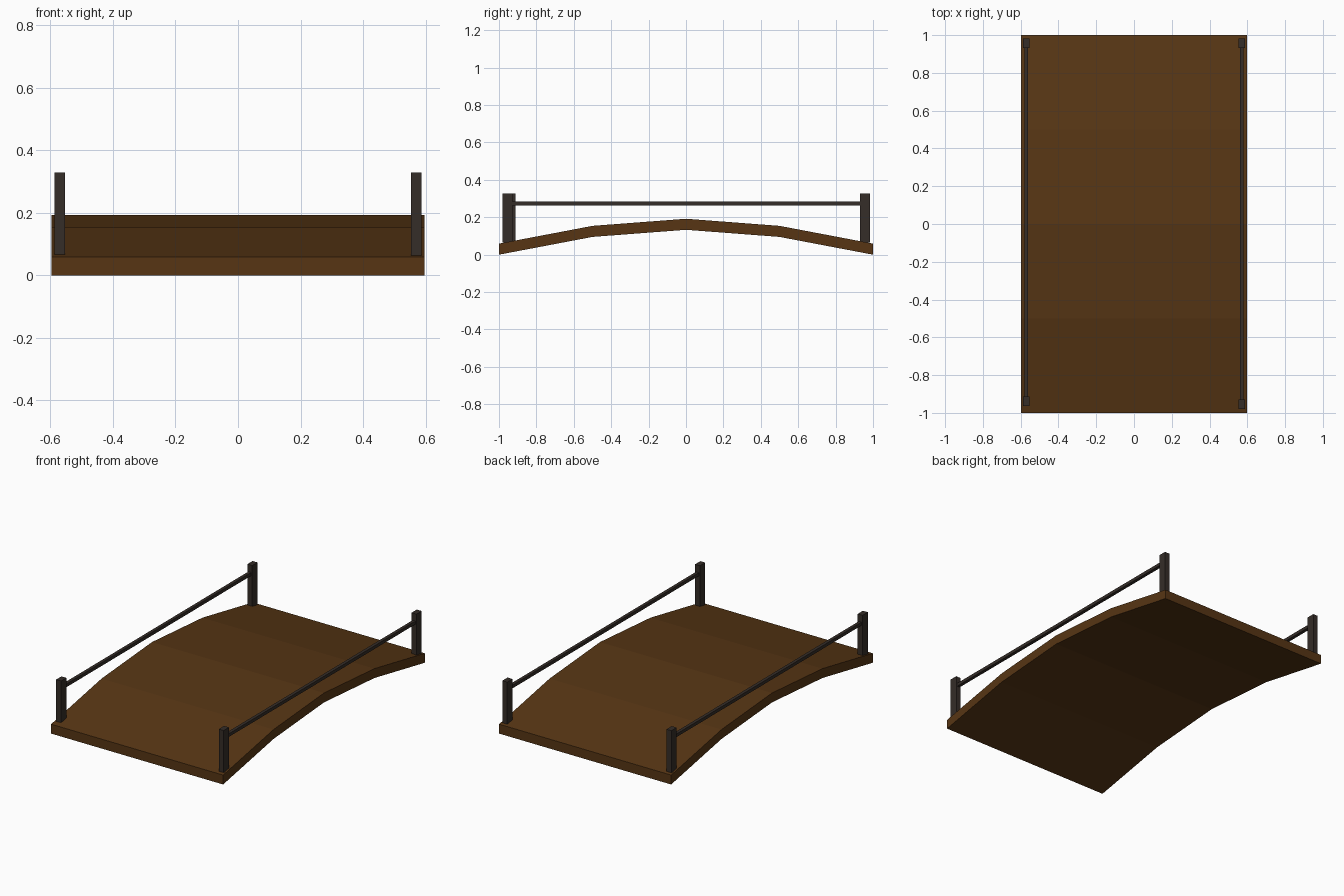
import bpy, bmesh
from mathutils import Vector

if "Cube" in bpy.data.objects:
    bpy.data.objects.remove(bpy.data.objects["Cube"])


def material(name, color):
    m = bpy.data.materials.new(name)
    m.diffuse_color = color
    m.use_nodes = True
    m.node_tree.nodes["Principled BSDF"].inputs["Base Color"].default_value = m.diffuse_color
    return m


wood = material("wood", (0.095, 0.036, 0.007, 1))
iron = material("dark_wood", (0.035, 0.026, 0.021, 1))


def finish(name, bm, mat):
    bmesh.ops.recalc_face_normals(bm, faces=bm.faces)
    me = bpy.data.meshes.new(name)
    bm.to_mesh(me)
    bm.free()
    me.materials.append(mat)
    ob = bpy.data.objects.new(name, me)
    bpy.context.collection.objects.link(ob)
    return ob


def box(name, lo, hi, mat):
    bm = bmesh.new()
    bmesh.ops.create_cube(bm, size=1)
    lo, hi = Vector(lo), Vector(hi)
    bmesh.ops.scale(bm, vec=hi - lo, verts=bm.verts)
    bmesh.ops.translate(bm, vec=(lo + hi) / 2, verts=bm.verts)
    return finish(name, bm, mat)


# Arched deck: segmented strip extruded across the width
arch = [(-1, 0), (-0.5, 0.095), (0, 0.133), (0.5, 0.095), (1, 0)]
thick, half = 0.059, 0.597
bm = bmesh.new()
rows = [[bm.verts.new(p) for p in ((-half, y, z), (half, y, z),
                                   (half, y, z + thick), (-half, y, z + thick))]
        for y, z in arch]
for a, b in zip(rows, rows[1:]):
    for i in range(4):
        j = (i + 1) % 4
        bm.faces.new((a[i], a[j], b[j], b[i]))
bm.faces.new(rows[0])
bm.faces.new(rows[-1])
finish("deck", bm, wood)

# Corner posts and one straight rail on each side
for side, sx, front in (("left", -1, -0.938), ("right", 1, -0.954)):
    x = sx * 0.57
    for end, y in (("front", front), ("back", 0.957)):
        box(f"{side}_{end}_post", (x - 0.017, y - 0.026, 0.064),
            (x + 0.017, y + 0.026, 0.328), iron)
    box(f"{side}_rail", (x - 0.01, front, 0.263), (x + 0.01, 0.957, 0.283), iron)
